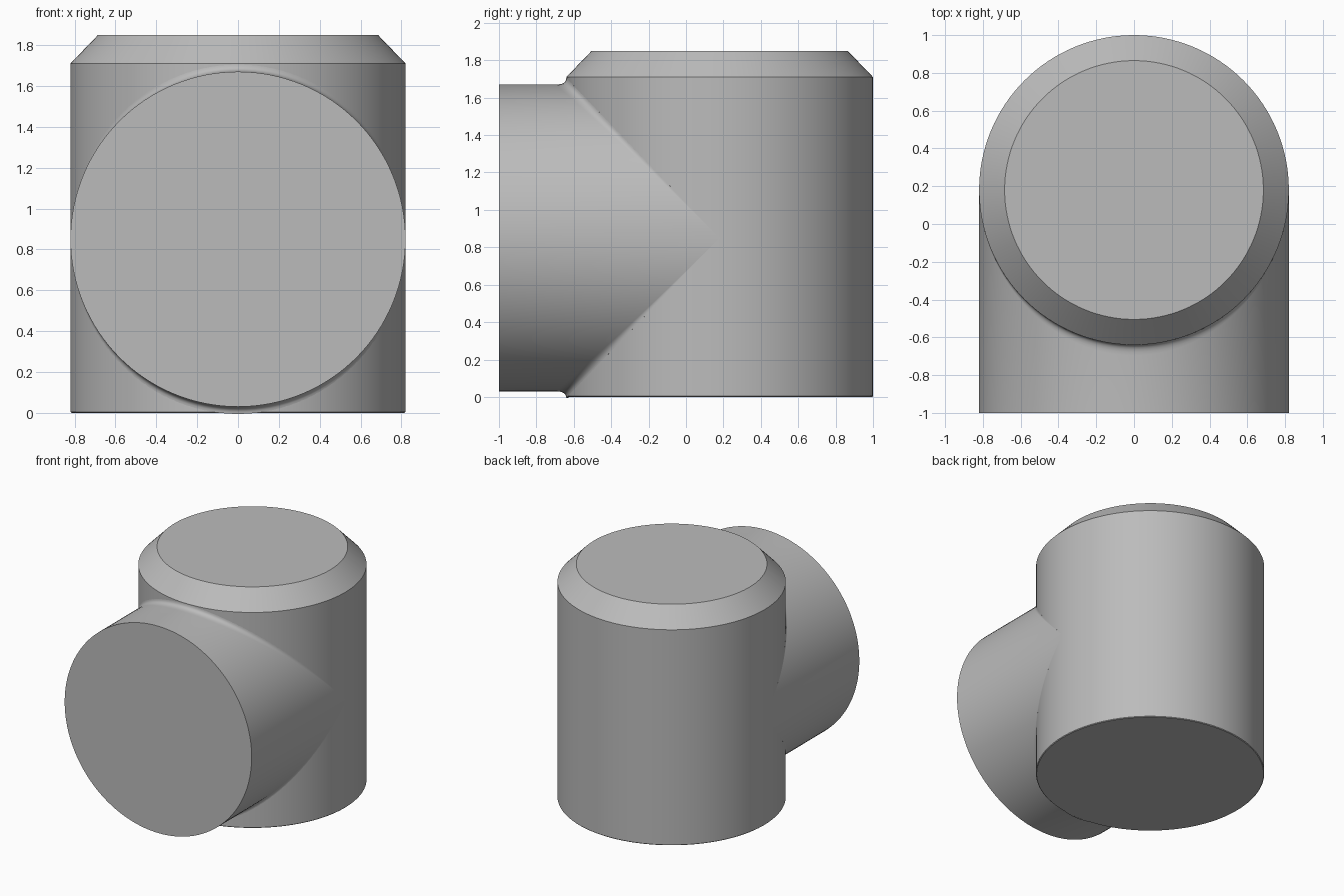
import bpy, bmesh, math

R, AXIS_Y, AXIS_Z = 0.82, 0.18, 0.85
FILLET, SEGMENTS = 0.035, 128

cube = bpy.data.objects.get("Cube")
if cube:
    bpy.data.objects.remove(cube, do_unlink=True)

grey = bpy.data.materials.new("plain grey")
grey.use_nodes = True
colour = (0.5, 0.5, 0.5, 1)
grey.diffuse_color = colour
grey.node_tree.nodes["Principled BSDF"].inputs["Base Color"].default_value = colour


def loft(name, rings, cap_first=False, cap_last=False):
    """Skin a list of closed rings into one smooth-sided object."""
    bm = bmesh.new()
    loops = [[bm.verts.new(p) for p in ring] for ring in rings]
    for a, b in zip(loops, loops[1:]):
        for i in range(len(a)):
            j = (i + 1) % len(a)
            bm.faces.new((a[i], a[j], b[j], b[i]))
    if cap_first:
        bm.faces.new(loops[0][::-1])
    if cap_last:
        bm.faces.new(loops[-1])
    mesh = bpy.data.meshes.new(name)
    bm.to_mesh(mesh)
    bm.free()
    mesh.materials.append(grey)
    obj = bpy.data.objects.new(name, mesh)
    bpy.context.collection.objects.link(obj)
    bpy.ops.object.select_all(action="DESELECT")
    obj.select_set(True)
    bpy.context.view_layer.objects.active = obj
    bpy.ops.object.shade_smooth_by_angle(angle=math.radians(30))
    return obj


angles = [2 * math.pi * i / SEGMENTS for i in range(SEGMENTS)]

# Upright body with a chamfered top and a slightly broken bottom edge
profile = [(R - 0.005, 0), (R, 0.005), (R, 1.71), (0.685, 1.85)]
loft("upright_body",
     [[(r * math.cos(t), AXIS_Y + r * math.sin(t), z) for t in angles]
      for r, z in profile], True, True)


# Horizontal branch that flares softly into the body along the seam
def body_front(x):
    return AXIS_Y - math.sqrt(max(R * R - x * x, 0))


def branch_point(t, step):
    c, s = math.cos(t), math.sin(t)
    grow = FILLET * s * s
    xz = [R * c, R * c, (R + grow) * c]
    up = [R * s, R * s, (R + grow) * s]
    seam = body_front(xz[1])
    y = [seam - 1.6 * grow, seam, body_front(xz[2])]
    w = [(1 - step) ** 2, 2 * step * (1 - step), step ** 2]

    def blend(values):
        return sum(k * v for k, v in zip(w, values))
    return blend(xz), blend(y), AXIS_Z + blend(up)


STEPS = 6
rings = [[(R * math.cos(t), -1, AXIS_Z + R * math.sin(t)) for t in angles]]
rings += [[branch_point(t, k / STEPS) for t in angles] for k in range(STEPS + 1)]
# Tuck the rim just under the body's surface
rings.append([(x * 0.99, y + 0.01, z) for x, y, z in rings[-1]])

# Orient the faces outward and close the front end
branch = loft("front_branch", [ring[::-1] for ring in rings], True)
bm = bmesh.new()
bm.from_mesh(branch.data)
front = min(bm.faces, key=lambda f: f.calc_center_median().y)
if front.normal.y > 0:
    bmesh.ops.reverse_faces(bm, faces=bm.faces[:])
bm.to_mesh(branch.data)
bm.free()
